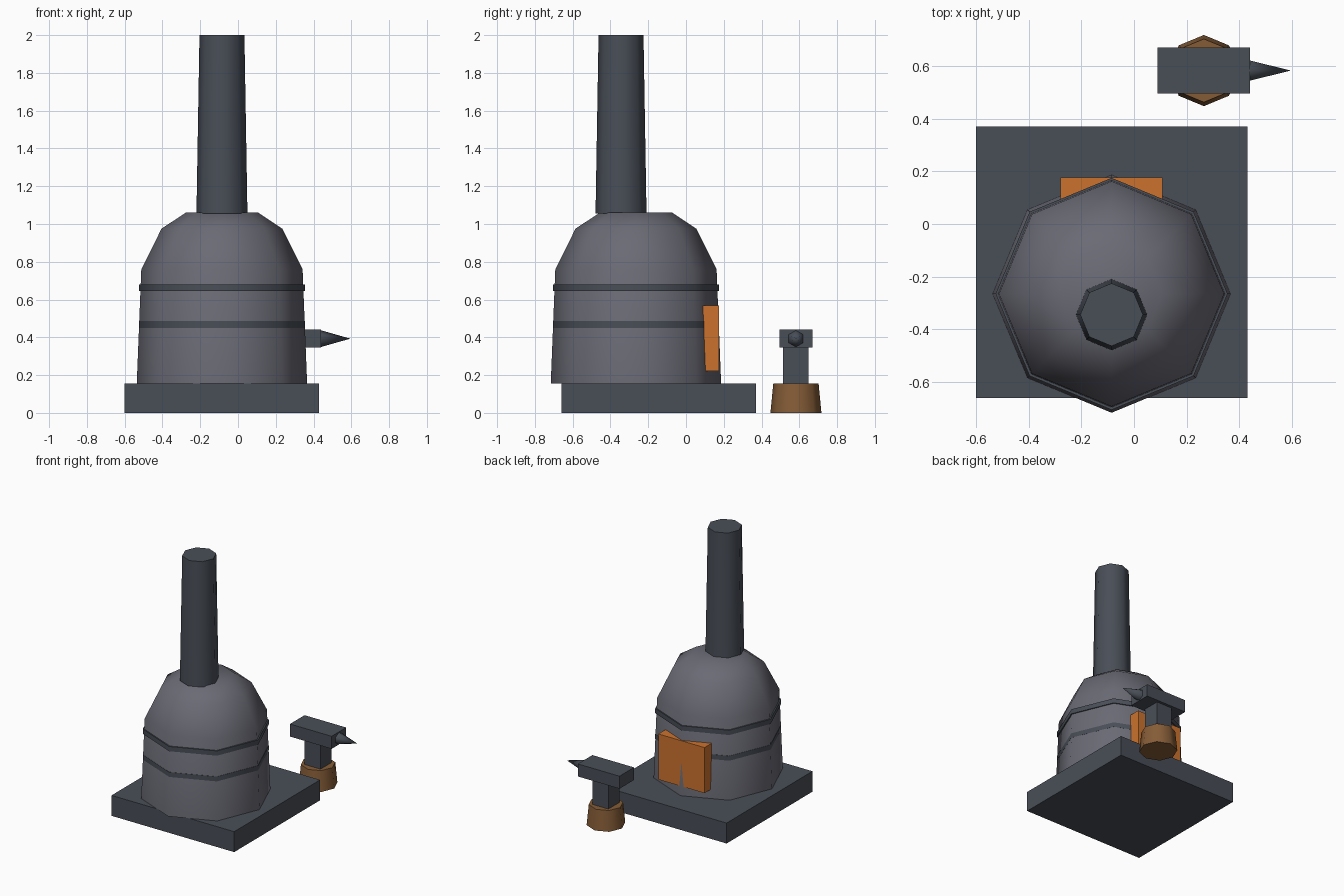
import bpy
import math

cube = bpy.data.objects.get("Cube")
if cube:
    bpy.data.objects.remove(cube, do_unlink=True)


def material(name, rgb):
    m = bpy.data.materials.new(name)
    m.use_nodes = True
    m.diffuse_color = (*rgb, 1)
    m.node_tree.nodes["Principled BSDF"].inputs["Base Color"].default_value = (*rgb, 1)
    return m


iron = material("dark iron", (0.066, 0.077, 0.096))
stone = material("grey furnace", (0.145, 0.145, 0.178))
wood = material("brown wood", (0.235, 0.108, 0.038))
glow = material("orange glow", (0.6, 0.17, 0.027))


def build(name, verts, faces, mat):
    mesh = bpy.data.meshes.new(name)
    mesh.from_pydata(verts, [], faces)
    mesh.materials.append(mat)
    obj = bpy.data.objects.new(name, mesh)
    bpy.context.collection.objects.link(obj)
    return obj


def box(name, center, size, mat):
    bpy.ops.mesh.primitive_cube_add(size=1, location=center)
    obj = bpy.context.object
    obj.name = name
    for v in obj.data.vertices:
        v.co = [c * s for c, s in zip(v.co, size)]
    obj.data.materials.append(mat)
    return obj


def smooth(obj):
    bpy.ops.object.select_all(action="DESELECT")
    obj.select_set(True)
    bpy.context.view_layer.objects.active = obj
    bpy.ops.object.shade_smooth_by_angle(angle=math.radians(62))


def turned(name, x, y, profile, mat, sides=8):
    """Faceted solid of revolution from (radius, z) pairs, with corners on the axes."""
    verts, faces = [], []
    for r, z in profile:
        for i in range(sides):
            a = math.tau * i / sides
            verts.append((x + r * math.cos(a), y + r * math.sin(a), z))
    for k in range(len(profile) - 1):
        for i in range(sides):
            j = (i + 1) % sides
            faces.append((k * sides + i, k * sides + j,
                          (k + 1) * sides + j, (k + 1) * sides + i))
    faces.append(tuple(reversed(range(sides))))
    faces.append(tuple(range(len(verts) - sides, len(verts))))
    obj = build(name, verts, faces, mat)
    smooth(obj)
    return obj


# Furnace
FX, FY = -0.085, -0.265
box("base_slab", (FX, -0.145, 0.0775), (1.03, 1.03, 0.155), iron)
turned("furnace_body", FX, FY,
       [(0.451, 0.155), (0.427, 0.76), (0.32, 0.975), (0.192, 1.06)], stone)
for name, z in (("lower_band", 0.45), ("upper_band", 0.645)):
    turned(name, FX, FY, [(0.44, z), (0.44, z + 0.036)], iron)
turned("chimney", FX, -0.344, [(0.135, 1.055), (0.119, 2.0)], iron)
box("furnace_mouth", (FX, 0.118, 0.395), (0.387, 0.116, 0.346), glow)

# Anvil on its stump
AX, AY = 0.265, 0.582
turned("stump", AX, AY, [(0.135, 0), (0.12, 0.155)], wood)
box("anvil_waist", (AX, AY, 0.25), (0.135, 0.135, 0.19), iron)
box("anvil_top", (AX, AY, 0.393), (0.35, 0.175, 0.095), iron)

# Horn: hexagonal cone pointing to +x
ring = [(0.44, AY + 0.044 * math.sin(math.tau * i / 6),
         0.393 + 0.044 * math.cos(math.tau * i / 6)) for i in range(6)]
sides = [((i + 1) % 6, i, 6) for i in range(6)]
horn = build("anvil_horn", ring + [(0.595, AY, 0.393)],
             sides + [tuple(range(6))], iron)
smooth(horn)
